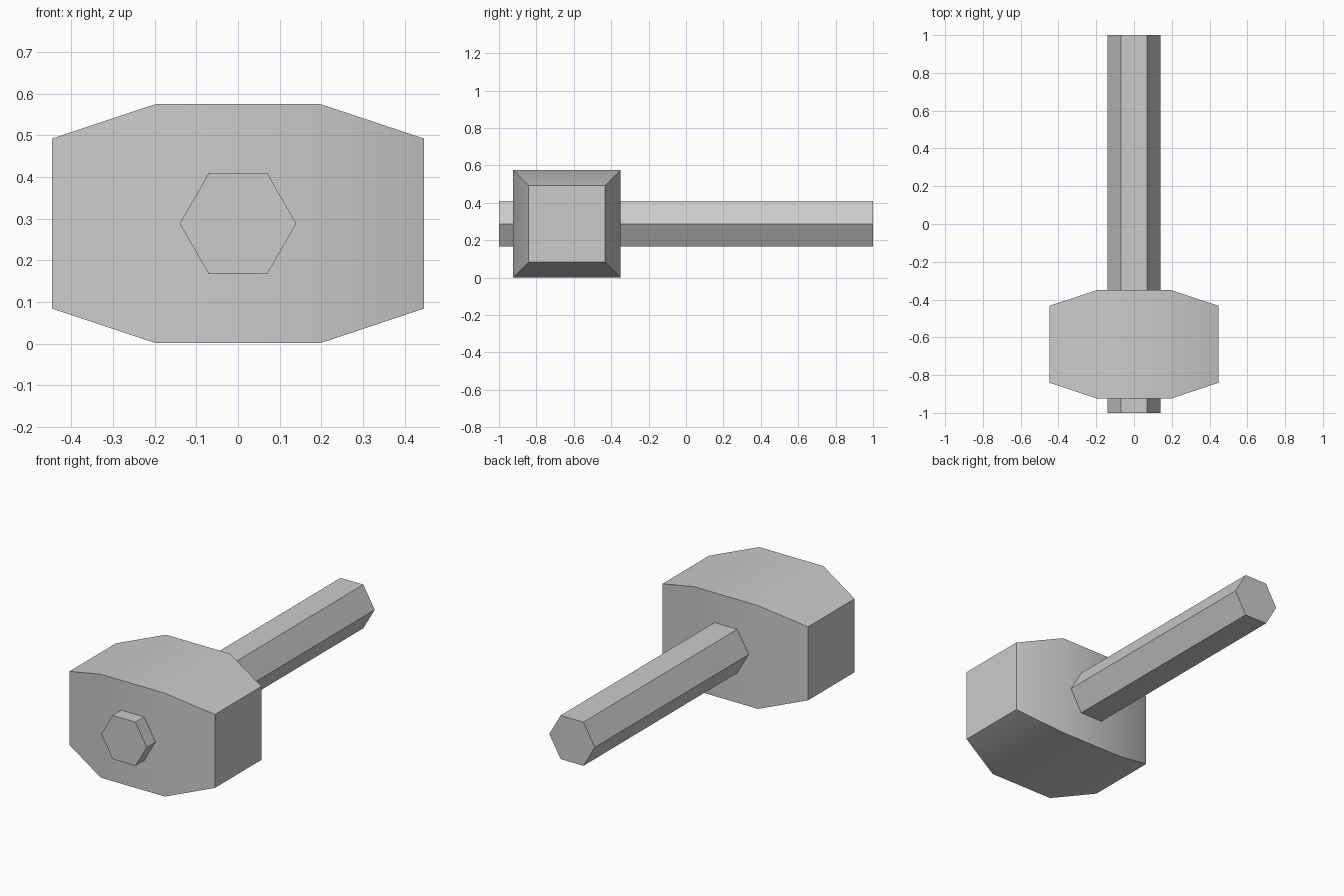
import bpy
import bmesh
import math

if "Cube" in bpy.data.objects:
    bpy.data.objects.remove(bpy.data.objects["Cube"])

GREY = (0.6, 0.6, 0.6, 1)
HEAD_Y, MID_Z = -0.637, 0.288

mat = bpy.data.materials.new("plain grey")
mat.use_nodes = True
mat.diffuse_color = GREY
mat.node_tree.nodes["Principled BSDF"].inputs["Base Color"].default_value = GREY


def loft(name, sections, location):
    """Skin a list of equal-sized point rings and cap both ends."""
    bm = bmesh.new()
    rings = [[bm.verts.new(p) for p in ring] for ring in sections]
    for a, b in zip(rings, rings[1:]):
        for i in range(len(a)):
            j = (i + 1) % len(a)
            bm.faces.new((a[i], a[j], b[j], b[i]))
    bm.faces.new(rings[0])
    bm.faces.new(rings[-1])
    bmesh.ops.recalc_face_normals(bm, faces=bm.faces)
    mesh = bpy.data.meshes.new(name)
    bm.to_mesh(mesh)
    bm.free()
    mesh.materials.append(mat)
    obj = bpy.data.objects.new(name, mesh)
    obj.location = location
    bpy.context.collection.objects.link(obj)
    return obj


def square(x, r):
    return [(x, -r, -r), (x, r, -r), (x, r, r), (x, -r, r)]


def hexagon(y, r):
    angles = [math.radians(60 * i) for i in range(6)]
    return [(r * math.cos(a), y, r * math.sin(a)) for a in angles]


# Mallet head: square block tapering towards both striking faces
profile = [(-0.447, 0.204), (-0.197, 0.287), (0.197, 0.287), (0.447, 0.204)]
head = loft("mallet_head", [square(x, r) for x, r in profile], (0, HEAD_Y, MID_Z))

# Soft bends along the head, crisp edges elsewhere
bpy.ops.object.select_all(action="DESELECT")
head.select_set(True)
bpy.context.view_layer.objects.active = head
bpy.ops.object.shade_smooth_by_angle(angle=math.radians(30))

# Hexagonal handle running right through the head
loft("handle", [hexagon(-1, 0.14), hexagon(1, 0.14)], (0, 0, MID_Z))
